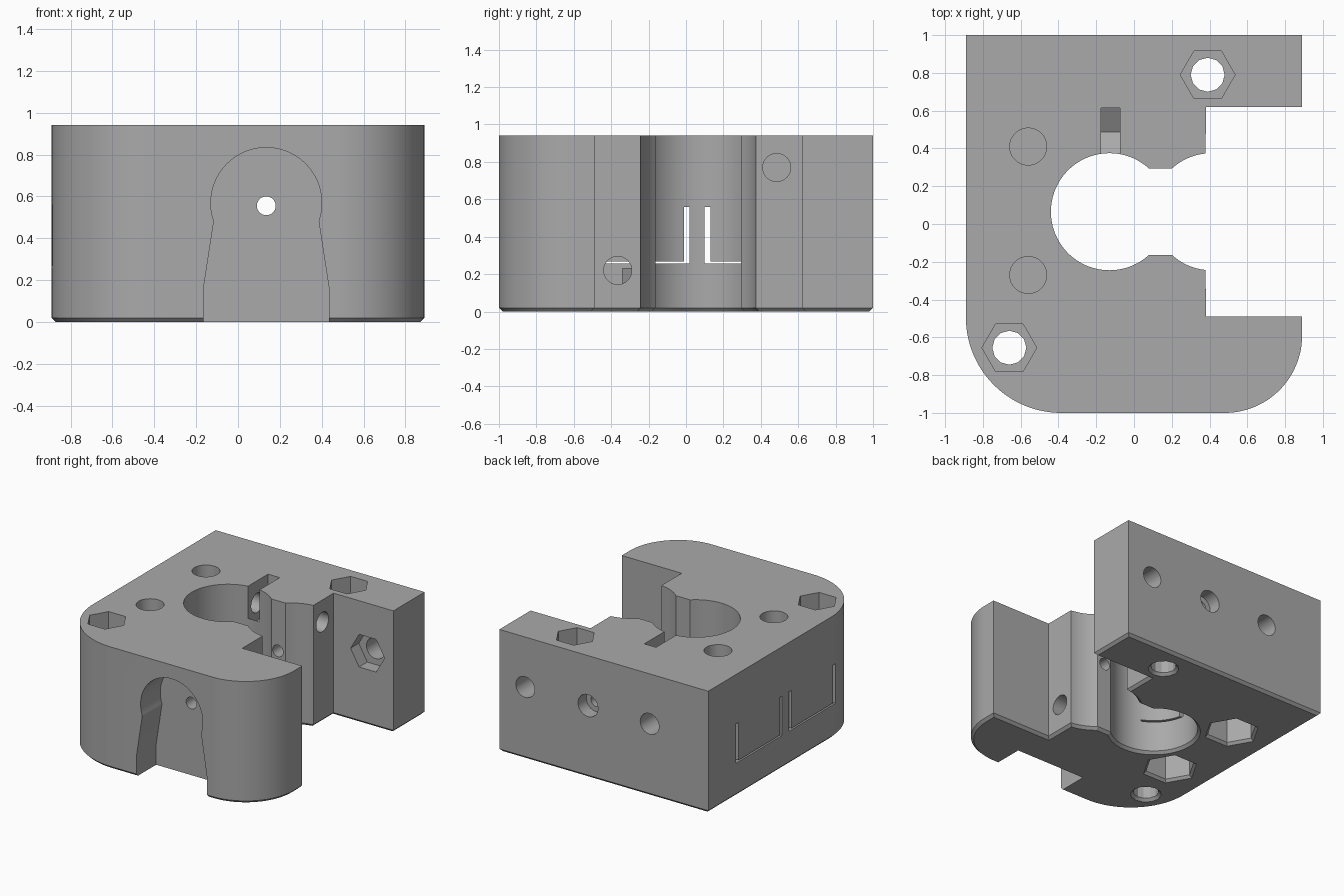
import bpy, bmesh, math
from mathutils import Vector

if "Cube" in bpy.data.objects:
    bpy.data.objects.remove(bpy.data.objects["Cube"])

TOP = 0.94
CHAMFER = 0.02
cutters = []


def arc(cx, cy, r, start, end, n):
    """Points along an arc, angles in degrees."""
    angles = [math.radians(start + (end - start) * i / n) for i in range(n + 1)]
    return [Vector((cx + r * math.cos(a), cy + r * math.sin(a))) for a in angles]


def ring(cx, cy, r, n=32):
    return arc(cx, cy, r, 0, 360, n)[:-1]


def inset(points, d):
    """Offset a counter-clockwise outline inwards with mitred corners."""
    result = []
    for i, p in enumerate(points):
        e1 = (p - points[i - 1]).normalized()
        e2 = (points[(i + 1) % len(points)] - p).normalized()
        n1, n2 = Vector((e1.y, -e1.x)), Vector((e2.y, -e2.x))
        result.append(p - d * (n1 + n2) / (1 + n1.dot(n2)))
    return result


def loft(name, axis, layers):
    """Solid through a list of (position along axis, outline) layers."""
    def place(p, t):
        return {"X": (t, p[0], p[1]), "Y": (p[0], t, p[1]), "Z": (p[0], p[1], t)}[axis]
    bm = bmesh.new()
    loops = [[bm.verts.new(place(p, t)) for p in pts] for t, pts in layers]
    n = len(loops[0])
    for a, b in zip(loops, loops[1:]):
        for i in range(n):
            j = (i + 1) % n
            bm.faces.new((a[i], a[j], b[j], b[i]))
    bm.faces.new(loops[0])
    bm.faces.new(loops[-1])
    bmesh.ops.recalc_face_normals(bm, faces=bm.faces)
    mesh = bpy.data.meshes.new(name)
    bm.to_mesh(mesh)
    bm.free()
    obj = bpy.data.objects.new(name, mesh)
    bpy.context.scene.collection.objects.link(obj)
    return obj


def cut(name, axis, a, b, points):
    obj = loft(name, axis, [(a, points), (b, points)])
    obj.hide_render = True
    cutters.append(obj)


def flare(name, x, y, r, n):
    """Chamfered mouth on the underside."""
    obj = loft(name, "Z", [(-CHAMFER, ring(x, y, r + 2 * CHAMFER, n)),
                           (CHAMFER, ring(x, y, r, n))])
    obj.hide_render = True
    cutters.append(obj)


# Block outline with rounded front corners, side recess and double bore
outline = [Vector((-0.89, 1))]
outline += arc(-0.385, -0.495, 0.505, 180, 270, 28)
outline += arc(0.48, -0.59, 0.41, 270, 360, 28)
outline += [Vector((0.89, -0.49)), Vector((0.38, -0.49))]
outline += arc(0.41, 0.065, 0.31, 264.4, 227.4, 8)
outline += arc(-0.13, 0.065, 0.31, -47.4, -312.6, 56)
outline += arc(0.41, 0.065, 0.31, 132.6, 95.6, 8)
outline += [Vector((0.38, 0.62)), Vector((0.89, 0.62)), Vector((0.89, 1))]
body = loft("clamp_block", "Z", [(0, inset(outline, CHAMFER)),
                                 (CHAMFER, outline), (TOP, outline)])

# Keyhole-shaped pocket in the front
arch = arc(0.135, 0.568, 0.265, -19, 199, 40)
arch += [Vector(p) for p in ((-0.165, 0.16), (-0.165, -0.1), (0.435, -0.1), (0.435, 0.16))]
cut("front_pocket", "Y", -1.1, -0.76, arch)

# Vertical through bolts with nut recesses on top
for x, y in ((0.39, 0.79), (-0.66, -0.655)):
    cut("bolt_hole", "Z", -0.1, 1.1, ring(x, y, 0.09, 12))
    cut("top_nut_recess", "Z", 0.7, 1.1, ring(x, y, 0.145, 6))
    flare("bolt_mouth", x, y, 0.09, 12)

# Blind holes on top with nut recesses underneath
for y in (0.41, -0.27):
    cut("blind_hole", "Z", 0.3, 1.1, ring(-0.56, y, 0.098))
    cut("bottom_nut_recess", "Z", -0.1, 0.23, ring(-0.56, y, 0.18, 6))
    flare("nut_mouth", -0.56, y, 0.18, 6)

# Holes in the back
cut("centre_hole", "Y", -1.1, 1.1, ring(0.135, 0.555, 0.045))
cut("centre_counterbore", "Y", 0.9, 1.1, ring(0.135, 0.555, 0.085))
cut("nut_side_hole", "Y", 0.5, 1.1, ring(0.67, 0.555, 0.08))
cut("blind_back_hole", "Y", 0.45, 1.1, ring(-0.39, 0.555, 0.08))
cut("recess_nut_trap", "Y", 0.5, 0.72, ring(0.67, 0.555, 0.145, 6))

# Cross holes entering from the side recess
cut("upper_cross_hole", "X", -0.4, 0.5, ring(0.485, 0.77, 0.075))
cut("lower_cross_hole", "X", -0.42, 0.5, ring(-0.365, 0.22, 0.075))

# Nut slot from the top, with a pointed floor
cut("nut_slot", "X", -0.175, -0.075,
    [(0.3, 0.735), (0.487, 0.625), (0.615, 0.7), (0.615, 1.1), (0.3, 1.1)])

# Thin U-shaped slits in the flat side
for y0, y1 in ((0.1, 0.66), (-0.55, 0.02)):
    w, low, high = 0.03, 0.256, 0.56
    cut("side_slit", "X", -1, -0.25,
        [(y0, low), (y1, low), (y1, high), (y1 - w, high), (y1 - w, low + 0.012),
         (y0 + w, low + 0.012), (y0 + w, high), (y0, high)])

# Apply the cuts
bpy.ops.object.select_all(action="DESELECT")
body.select_set(True)
bpy.context.view_layer.objects.active = body
for c in cutters:
    mod = body.modifiers.new(c.name, "BOOLEAN")
    mod.operation = "DIFFERENCE"
    mod.solver = "EXACT"
    mod.object = c
    bpy.ops.object.modifier_apply(modifier=mod.name)
    bpy.data.objects.remove(c)

# Grey plastic
grey = bpy.data.materials.new("grey_plastic")
grey.use_nodes = True
colour = (0.4, 0.4, 0.4, 1)
grey.diffuse_color = colour
grey.node_tree.nodes["Principled BSDF"].inputs["Base Color"].default_value = colour
body.data.materials.clear()
body.data.materials.append(grey)
for face in body.data.polygons:
    face.material_index = 0
bpy.ops.object.shade_smooth_by_angle(angle=math.radians(25))
